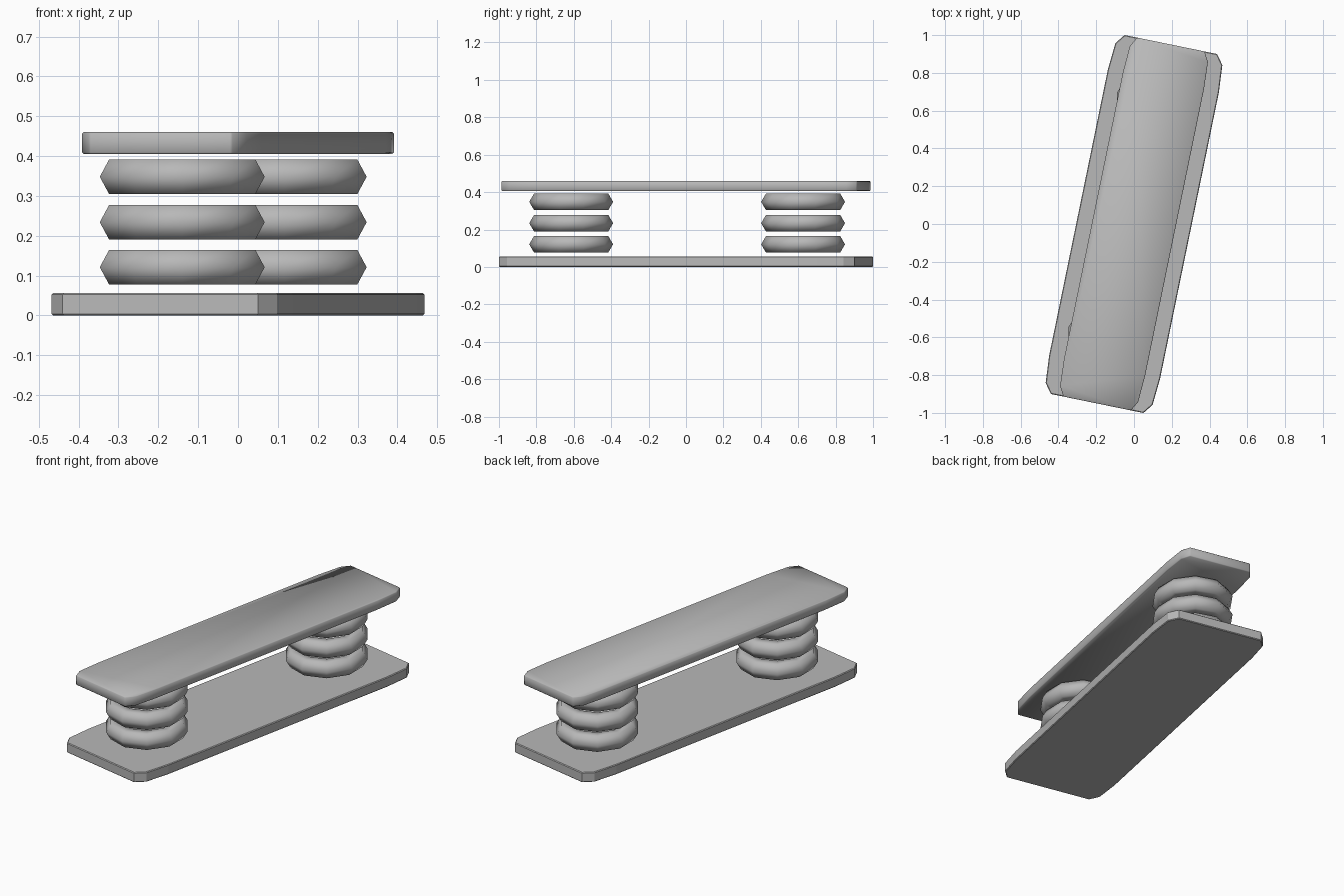
import bpy, bmesh, math

if "Cube" in bpy.data.objects:
    bpy.data.objects.remove(bpy.data.objects["Cube"])

ANGLE = -math.radians(11.6)      # whole piece is turned slightly about z

grey = bpy.data.materials.new("dark_grey")
grey.diffuse_color = (0.48, 0.48, 0.48, 1.0)
grey.use_nodes = True
grey.node_tree.nodes["Principled BSDF"].inputs["Base Color"].default_value = grey.diffuse_color


def plate(name, width_scale, z0, z1, smooth):
    """Long slab with clipped corners and a fine edge bevel."""
    corner = [(0.30, 0.775), (0.289, 0.918), (0.25, 0.97)]
    half = corner + [(-x, y) for x, y in reversed(corner)]
    outline = half + [(-x, -y) for x, y in half]
    bm = bmesh.new()
    face = bm.faces.new([bm.verts.new((x * width_scale, y, z0)) for x, y in outline])
    ext = bmesh.ops.extrude_face_region(bm, geom=[face])
    for v in ext["geom"]:
        if isinstance(v, bmesh.types.BMVert):
            v.co.z = z1
    bmesh.ops.recalc_face_normals(bm, faces=bm.faces[:])
    for f in bm.faces:
        f.smooth = smooth
    mesh = bpy.data.meshes.new(name)
    bm.to_mesh(mesh)
    bm.free()
    mesh.materials.append(grey)
    obj = bpy.data.objects.new(name, mesh)
    bpy.context.collection.objects.link(obj)
    obj.rotation_euler.z = ANGLE
    bevel = obj.modifiers.new("edge_bevel", 'BEVEL')
    bevel.width = 0.004
    bevel.segments = 1
    bevel.limit_method = 'ANGLE'
    bevel.angle_limit = math.radians(60)
    return obj


# Bottom and top plates
plate("base_plate", 1.0, 0.0, 0.056, False)
plate("top_plate", 0.73, 0.405, 0.460, True)

# Two stacks of three coarse rings between the plates
for label, side in (("front", -1), ("back", 1)):
    for i, z in enumerate((0.121, 0.234, 0.348)):
        bpy.ops.mesh.primitive_torus_add(
            major_segments=10, minor_segments=6,
            major_radius=0.172, minor_radius=0.05,
            location=(side * 0.128 - 0.012, side * 0.62 + 0.006, z),
            rotation=(0, 0, math.pi / 2))
        ring = bpy.context.object
        ring.name = f"{label}_spring_ring_{i + 1}"
        ring.scale = (1.01, 0.98, 1.0)
        ring.data.materials.append(grey)
        bpy.ops.object.shade_smooth()
